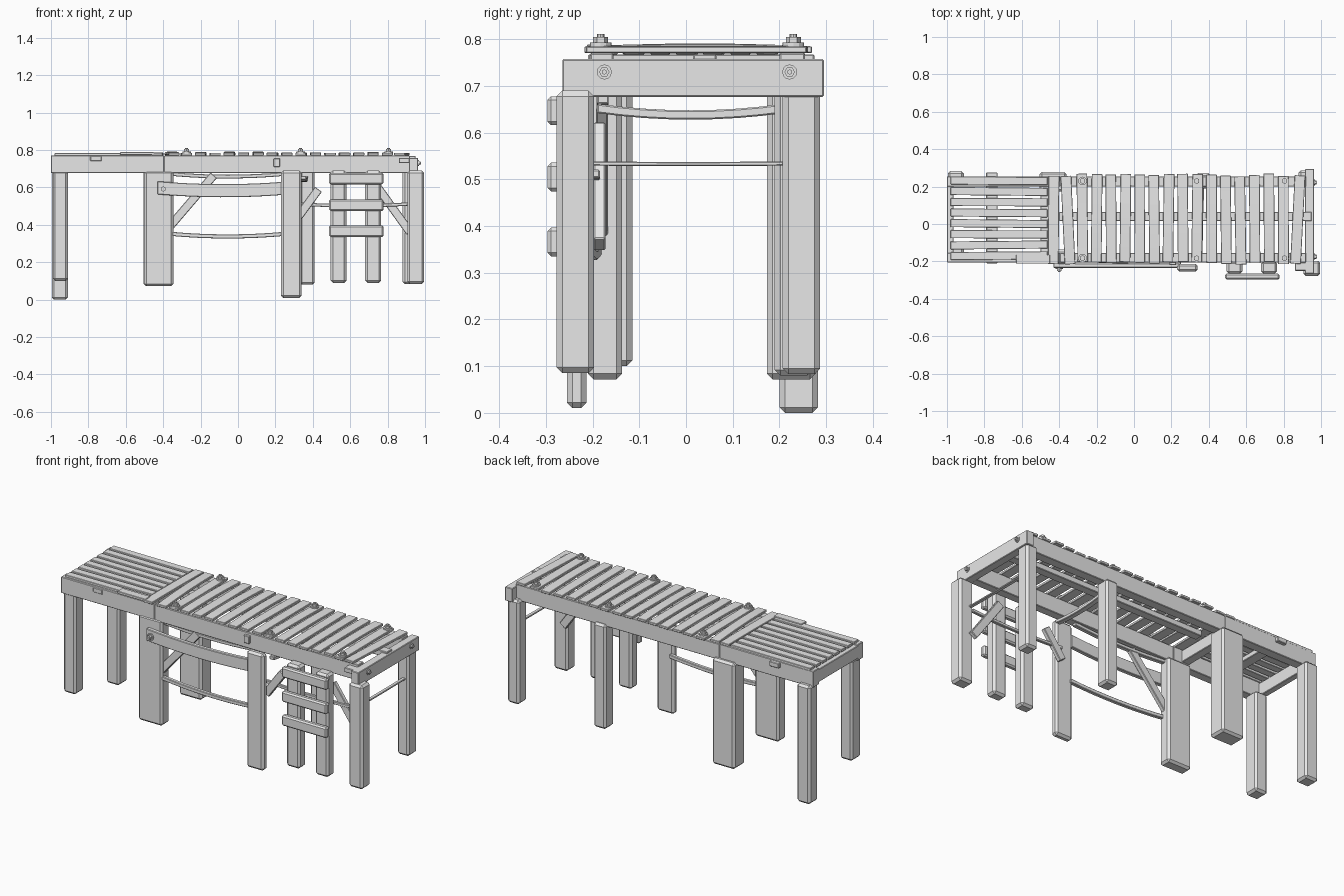
import bpy
import bmesh
import random
from math import radians
from mathutils import Vector, Matrix

random.seed(4)
if "Cube" in bpy.data.objects:
    bpy.data.objects.remove(bpy.data.objects["Cube"])

wood = bpy.data.materials.new("pale_grey")
wood.use_nodes = True
GREY = (0.8, 0.8, 0.8, 1)
wood.diffuse_color = GREY
wood.node_tree.nodes["Principled BSDF"].inputs["Base Color"].default_value = GREY


def finish(name, bm, bevel=0.0):
    bmesh.ops.recalc_face_normals(bm, faces=bm.faces)
    mesh = bpy.data.meshes.new(name)
    bm.to_mesh(mesh)
    bm.free()
    mesh.materials.append(wood)
    ob = bpy.data.objects.new(name, mesh)
    bpy.context.collection.objects.link(ob)
    if bevel:
        mod = ob.modifiers.new("worn_edges", "BEVEL")
        mod.width = bevel
        mod.segments = 1
        mod.limit_method = "ANGLE"
    return ob


def box(name, x, y, z, bevel=0.006):
    """Axis-aligned timber from three (low, high) ranges."""
    bm = bmesh.new()
    bmesh.ops.create_cube(bm, size=1)
    for v in bm.verts:
        v.co = Vector([sum(r) / 2 + c * (r[1] - r[0]) for r, c in zip((x, y, z), v.co)])
    return finish(name, bm, bevel)


def bar(name, a, b, width, height, sag=0.0, steps=1, bevel=0.003):
    """Plank from a to b; sag drops its middle along a parabola."""
    a, b = Vector(a), Vector(b)
    along = (b - a).normalized()
    side = along.cross(Vector((0, 0, 1))).normalized()
    up = side.cross(along)
    bm = bmesh.new()
    rings = []
    for i in range(steps + 1):
        t = i / steps
        c = a.lerp(b, t) - Vector((0, 0, 4 * sag * t * (1 - t)))
        rings.append([bm.verts.new(c + side * width * s / 2 + up * height * u / 2)
                      for s, u in ((-1, -1), (1, -1), (1, 1), (-1, 1))])
    for r, q in zip(rings, rings[1:]):
        for k in range(4):
            n = (k + 1) % 4
            bm.faces.new((r[k], r[n], q[n], q[k]))
    bm.faces.new(rings[0])
    bm.faces.new(rings[-1])
    return finish(name, bm, bevel)


def bolt(name, pos, axis="Z", size=1.0):
    """Washer, hex nut and stud stacked along an axis."""
    bm = bmesh.new()
    base = 0.0
    for radius, depth, sides in ((0.023, 0.01, 12), (0.016, 0.012, 6), (0.008, 0.006, 8)):
        bmesh.ops.create_cone(bm, cap_ends=True, segments=sides, radius1=radius * size,
                              radius2=radius * size, depth=depth * size,
                              matrix=Matrix.Translation((0, 0, (base + depth / 2) * size)))
        base += depth
    turn = {"Z": Matrix(), "X": Matrix.Rotation(radians(90), 4, "Y"),
            "-Y": Matrix.Rotation(radians(90), 4, "X")}[axis]
    bm.transform(Matrix.Translation(pos) @ turn)
    return finish(name, bm)


# Legs: x range, y range, foot height
legs = {
    "front_right_end_leg": ((-0.99, -0.91), (-0.2, -0.115), 0.1),
    "back_right_end_leg": ((-0.995, -0.91), (0.2, 0.283), 0.0),
    "front_wide_leg": ((-0.5, -0.345), (-0.21, -0.137), 0.072),
    "back_wide_leg": ((-0.505, -0.36), (0.173, 0.278), 0.072),
    "front_middle_leg": ((0.23, 0.34), (-0.255, -0.213), 0.01),
    "back_middle_leg": ((0.33, 0.41), (0.19, 0.272), 0.08),
    "ladder_right_leg": ((0.495, 0.58), (-0.265, -0.2), 0.09),
    "ladder_left_leg": ((0.68, 0.765), (-0.265, -0.2), 0.09),
    "front_left_end_leg": ((0.905, 0.995), (-0.277, -0.197), 0.085),
    "back_left_end_leg": ((0.88, 0.955), (0.207, 0.287), 0.083),
}
for name, (x, y, foot) in legs.items():
    box(name, x, y, (foot, 0.69), 0.012)

# Long deck beams, split where the two deck sections meet
for side, y in (("front", (-0.205, -0.155)), ("back", (0.2, 0.255))):
    box(side + "_short_beam", (-1, -0.395), y, (0.677, 0.772), 0.003)
    box(side + "_long_beam", (-0.395, 0.92), y, (0.677, 0.77), 0.003)
box("centre_beam", (-0.4, 0.95), (0.015, 0.065), (0.735, 0.768), 0.003)

# Cross beams
box("left_end_beam", (0.915, 0.963), (-0.265, 0.295), (0.677, 0.758), 0.003)
box("right_end_beam", (-1, -0.965), (-0.19, 0.25), (0.69, 0.765), 0.003)
box("short_section_cross_beam", (-0.79, -0.73), (-0.21, 0.275), (0.74, 0.768), 0.003)
box("joint_cross_beam", (-0.5, -0.45), (-0.2, 0.25), (0.7, 0.768), 0.003)
box("beam_cleat", (0.86, 0.92), (-0.25, -0.205), (0.73, 0.757), 0.003)
box("side_cleat", (0.19, 0.225), (-0.22, -0.2), (0.71, 0.755), 0.003)
box("joint_plate", (-0.63, -0.45), (-0.212, -0.165), (0.774, 0.789), 0.002)

# Deck boards running lengthwise on the short section
for i in range(8):
    y = 0.231 - i * 0.0572
    skew = random.uniform(-0.003, 0.003)
    bar("lengthwise_board", (-0.98, y - skew, 0.776), (-0.462, y + skew, 0.776),
        0.043, 0.016, 0, 1, 0.002)

# Deck boards running crosswise on the long section
for i in range(18):
    x = -0.43 + i * 0.0768
    skew = random.uniform(-0.004, 0.004)
    if i in (1, 17):
        skew = 0.012 if i == 17 else -0.011
    ends = random.uniform(-0.008, 0.008)
    bar("crosswise_board", (x - skew, -0.21 + ends, 0.778), (x + skew, 0.262 + ends, 0.778),
        0.057, 0.014, random.uniform(-0.007, 0.003), 6, 0.002)

# Bolts on the deck, end beam and front board
for x in (-0.275, 0.335, 0.805):
    for y in (-0.183, 0.23):
        bolt("deck_bolt", (x, y, 0.783))
for y in (-0.175, 0.222):
    bolt("end_beam_bolt", (0.96, y, 0.73), "X", 0.7)
bolt("front_board_bolt", (-0.4, -0.232, 0.592), "-Y", 0.9)

# Ladder rungs
for z in (0.366, 0.505, 0.647):
    box("ladder_rung", (0.487, 0.778), (-0.297, -0.265), (z - 0.031, z + 0.031), 0.008)

# Sagging front board and rails between legs
bar("front_board", (-0.43, -0.222, 0.598), (0.24, -0.222, 0.595), 0.024, 0.07, 0.014, 8)
bar("front_upper_rail", (-0.36, -0.178, 0.672), (0.25, -0.178, 0.672), 0.025, 0.02, 0.014, 8)
bar("front_lower_rail", (-0.36, -0.19, 0.352), (0.25, -0.212, 0.352), 0.022, 0.022, 0.014, 8)
bar("ladder_rail", (0.32, -0.193, 0.512), (0.92, -0.193, 0.512), 0.018, 0.018, 0.01, 8)
bar("end_rail", (0.925, -0.2, 0.534), (0.925, 0.21, 0.534), 0.02, 0.009, 0.001, 4, 0.002)
bar("middle_rail", (0.35, -0.19, 0.652), (0.36, 0.21, 0.652), 0.03, 0.02, 0.014, 8)

# Diagonal braces
bar("wide_leg_brace", (-0.37, -0.18, 0.385), (-0.13, -0.18, 0.665), 0.025, 0.045)
bar("middle_leg_brace", (0.32, -0.193, 0.44), (0.43, -0.193, 0.59), 0.025, 0.045)
bar("end_leg_brace", (0.92, -0.185, 0.36), (0.74, -0.185, 0.61), 0.025, 0.045)
